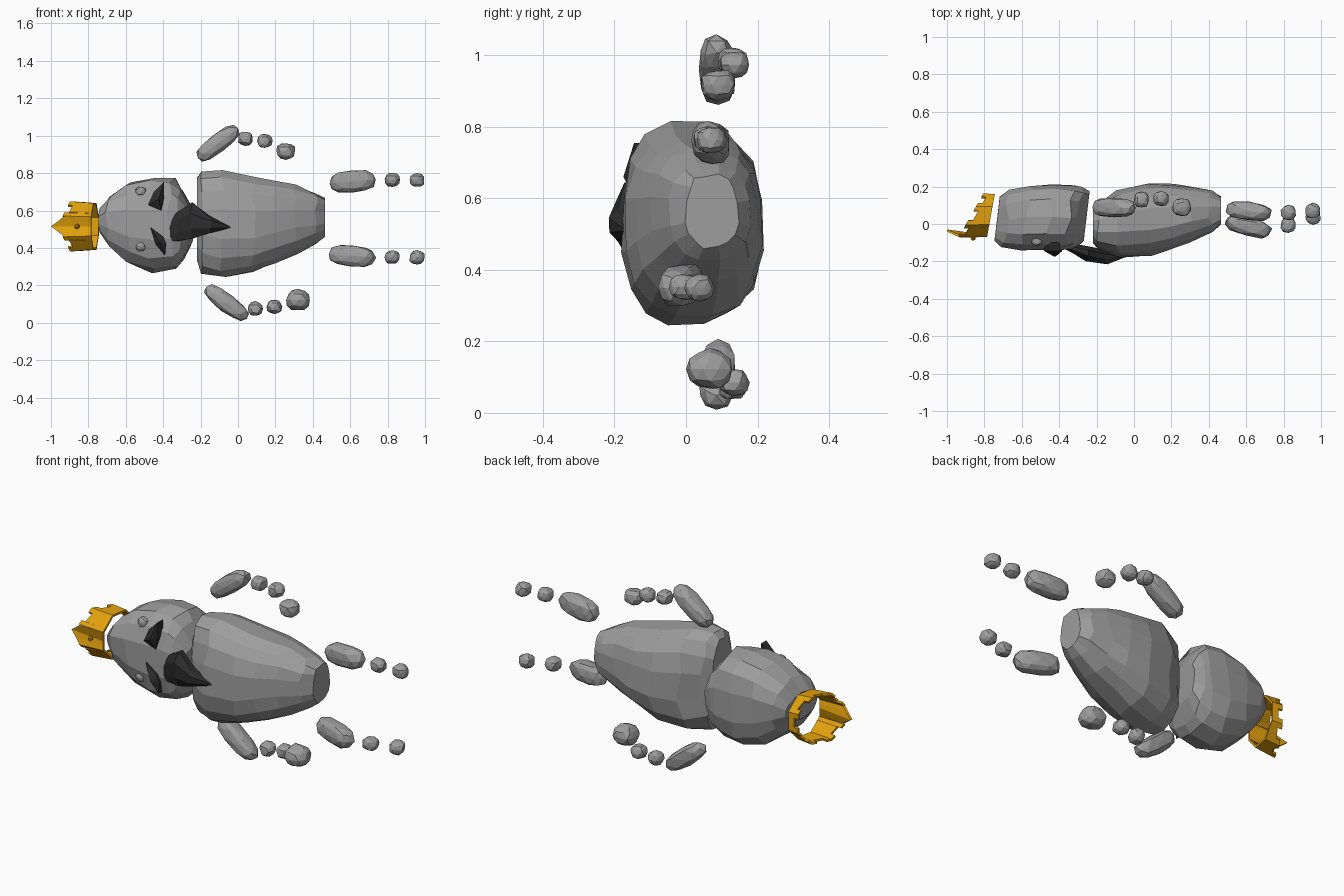
import bpy, bmesh, math, random
from mathutils import Vector

if "Cube" in bpy.data.objects:
    bpy.data.objects.remove(bpy.data.objects["Cube"])

random.seed(4)


def material(name, rgb):
    m = bpy.data.materials.new(name)
    m.diffuse_color = (*rgb, 1)
    m.use_nodes = True
    m.node_tree.nodes["Principled BSDF"].inputs["Base Color"].default_value = m.diffuse_color
    return m


STONE = material("grey stone", (0.34, 0.34, 0.34))
DARK = material("dark stone", (0.026, 0.026, 0.026))
GOLD = material("gold", (0.77, 0.36, 0.004))


def finish(bm, name, mat):
    bmesh.ops.recalc_face_normals(bm, faces=bm.faces)
    me = bpy.data.meshes.new(name)
    bm.to_mesh(me)
    bm.free()
    me.materials.append(mat)
    ob = bpy.data.objects.new(name, me)
    bpy.context.collection.objects.link(ob)
    return ob


def jitter(a):
    return random.uniform(-a, a)


def loft(name, sections, mat, sides=14, rough=0.008, tilt=0.0):
    """Boulder skinned over (x, y0, y1, z0, z1, boxiness) sections along x."""
    bm = bmesh.new()
    rings = []
    last = len(sections) - 1
    for k, (x, y0, y1, z0, z1, power) in enumerate(sections):
        yc, zc = (y0 + y1) / 2, (z0 + z1) / 2
        ring = []
        for i in range(sides):
            a = 2 * math.pi * (i + 0.5) / sides
            c, s = math.cos(a), math.sin(a)
            y = yc + (y1 - y0) / 2 * math.copysign(abs(c) ** (2 / power), c)
            z = zc + (z1 - z0) / 2 * math.copysign(abs(s) ** (2 / power), s)
            jx = 0 if k in (0, last) else jitter(rough * 2)
            ring.append(bm.verts.new((x + tilt * y + jx, y + jitter(rough) * 0.6,
                                      z + jitter(rough) * 0.6)))
        rings.append(ring)
    for a, b in zip(rings, rings[1:]):
        for i in range(sides):
            j = (i + 1) % sides
            bm.faces.new((a[i], a[j], b[j], b[i]))
    bm.faces.new(rings[0])
    bm.faces.new(rings[-1])
    return finish(bm, name, mat)


def rock(name, start, end, width, depth, subdiv=2, rough=0.07, square=0.75):
    """Chipped stone stretched from start to end (end points in x, y, z)."""
    start, end = Vector(start), Vector(end)
    axis = end - start
    length = axis.length
    axis.normalize()
    side = Vector((0, 1, 0))
    side = (side - axis * side.dot(axis)).normalized()
    up = axis.cross(side)
    bm = bmesh.new()
    bmesh.ops.create_icosphere(bm, subdivisions=subdiv, radius=1)
    for v in bm.verts:
        p = v.co * (1 + jitter(rough))
        # square off the round form a little
        p = Vector([math.copysign(abs(c) ** square, c) for c in p])
        v.co = ((start + end) / 2 + axis * p.x * length / 2
                + side * p.y * depth / 2 + up * p.z * width / 2)
    return finish(bm, name, STONE)


def pebble(name, x, y, z, r=0.04, rz=None):
    return rock(name, (x - r, y, z), (x + r, y, z),
                2 * (rz or r), 2 * r, 2, 0.1, 0.85)


def prism(name, outline, y0, y1, ridge, mat):
    """Chip with an outline in x, z and a raised front point."""
    bm = bmesh.new()
    back = [bm.verts.new((x, y1, z)) for x, z in outline]
    front = [bm.verts.new((x, y0, z)) for x, z in outline]
    tip = bm.verts.new(ridge)
    bm.faces.new(back)
    for i in range(len(outline)):
        j = (i + 1) % len(outline)
        bm.faces.new((back[i], back[j], front[j], front[i]))
        bm.faces.new((front[i], front[j], tip))
    return finish(bm, name, mat)


# torso, narrowing towards the legs
loft("torso", [
    (-0.22, -0.10, 0.085, 0.33, 0.775, 2.2),
    (-0.185, -0.14, 0.12, 0.26, 0.81, 2.3),
    (-0.08, -0.18, 0.185, 0.24, 0.822, 2.5),
    (0.08, -0.172, 0.218, 0.265, 0.78, 2.6),
    (0.20, -0.14, 0.215, 0.315, 0.757, 2.5),
    (0.31, -0.10, 0.20, 0.365, 0.74, 2.4),
    (0.41, -0.05, 0.18, 0.425, 0.695, 2.4),
    (0.465, 0.0, 0.145, 0.46, 0.665, 2.6)], STONE, sides=16)

# head with a flat face side
loft("head", [
    (-0.735, -0.095, 0.145, 0.475, 0.615, 2.2),
    (-0.685, -0.13, 0.185, 0.395, 0.69, 2.4),
    (-0.58, -0.14, 0.208, 0.312, 0.752, 2.6),
    (-0.45, -0.14, 0.217, 0.268, 0.778, 2.6),
    (-0.35, -0.14, 0.21, 0.285, 0.77, 2.6),
    (-0.30, -0.13, 0.20, 0.33, 0.72, 2.6),
    (-0.258, -0.09, 0.175, 0.415, 0.625, 2.5)], STONE, tilt=0.12)

# pointed beard
loft("beard", [
    (-0.375, -0.135, -0.10, 0.432, 0.52, 2),
    (-0.33, -0.155, -0.105, 0.432, 0.595, 2),
    (-0.25, -0.20, -0.115, 0.44, 0.65, 2),
    (-0.15, -0.217, -0.135, 0.475, 0.575, 2),
    (-0.04, -0.175, -0.16, 0.507, 0.514, 2)], DARK, sides=8, rough=0.004)

# brows
prism("upper_brow", [(-0.395, 0.755), (-0.45, 0.70), (-0.48, 0.63), (-0.41, 0.60),
                     (-0.395, 0.67)], -0.145, -0.10, (-0.425, -0.175, 0.66), DARK)
prism("lower_brow", [(-0.39, 0.36), (-0.44, 0.42), (-0.468, 0.51), (-0.40, 0.46),
                     (-0.385, 0.42)], -0.145, -0.10, (-0.42, -0.175, 0.43), DARK)

# eyes
pebble("upper_eye", -0.52, -0.09, 0.70, 0.028)
pebble("lower_eye", -0.52, -0.11, 0.41, 0.028)

# crown: eight-sided band, raised corners, notched sides and a front spike
bm = bmesh.new()
PER_SIDE = 4
COLS = 8 * PER_SIDE


def crown_point(i, scale, height):
    """Point on the octagon, the first side facing the front."""
    k, t = divmod(i, PER_SIDE)
    t /= PER_SIDE
    a, b = [(k + d) * math.pi / 4 - math.pi / 8 for d in (0, 1)]
    c = (1 - t) * math.cos(a) + t * math.cos(b)
    s = (1 - t) * math.sin(a) + t * math.sin(b)
    y = 0.045 - 0.133 * c * scale
    z = 0.515 + 0.145 * s * scale
    lean = 0.45 * max(height - 0.13, 0)
    return Vector((-0.765 + 0.18 * (y - 0.045) - height, y + lean, z))


def wall_height(i):
    return 0.065 + 0.36 * (0.16 - crown_point(i, 1, 0).y)


for i in range(COLS):
    hl, hr = wall_height(i), wall_height(i + 1)
    if i < PER_SIDE:
        spike = (0.14, 0.175, 0.213, 0.175, 0.14)
        hl, hr = spike[i], spike[i + 1]
    elif i % PER_SIDE in (1, 2):
        hl, hr = hl - 0.025, hr - 0.025
    vs = []
    for scale in (1.0, 0.91):
        for j, h in ((i, 0), (i + 1, 0), (i + 1, hr), (i, hl)):
            flare = 0.93 + 0.07 * min(h / 0.12, 1)
            vs.append(bm.verts.new(crown_point(j, scale * flare, h)))
    for f in ((0, 1, 2, 3), (7, 6, 5, 4), (0, 4, 5, 1), (1, 5, 6, 2),
              (2, 6, 7, 3), (3, 7, 4, 0)):
        bm.faces.new([vs[n] for n in f])
finish(bm, "crown", GOLD)

# crown stud
bm = bmesh.new()
bmesh.ops.create_icosphere(bm, subdivisions=1, radius=0.015)
bmesh.ops.translate(bm, verts=bm.verts, vec=(-0.86, -0.075, 0.515))
finish(bm, "crown_stud", GOLD)

# arms
rock("upper_arm_stone", (-0.215, 0.09, 0.88), (0.0, 0.085, 1.04), 0.1, 0.105)
rock("lower_arm_stone", (-0.17, 0.09, 0.19), (0.05, 0.085, 0.02), 0.1, 0.105)
for name, x, y, z, r, rz in (
        ("upper_wrist_a", 0.04, 0.13, 0.985, 0.041, 0.038),
        ("upper_wrist_b", 0.143, 0.135, 0.972, 0.041, 0.038),
        ("upper_hand", 0.255, 0.09, 0.917, 0.05, 0.044),
        ("lower_wrist_a", 0.093, 0.13, 0.075, 0.04, 0.038),
        ("lower_wrist_b", 0.195, 0.135, 0.085, 0.041, 0.038),
        ("lower_hand", 0.322, 0.068, 0.122, 0.064, 0.056)):
    pebble(name, x, y, z, r, rz)

# legs and feet
rock("upper_leg_stone", (0.487, 0.085, 0.745), (0.733, 0.055, 0.765), 0.118, 0.10)
rock("lower_leg_stone", (0.487, 0.02, 0.367), (0.733, -0.045, 0.348), 0.115, 0.10)
for name, x, y, z in (
        ("upper_ankle", 0.825, 0.06, 0.765), ("upper_foot", 0.957, 0.07, 0.763),
        ("lower_ankle", 0.825, -0.005, 0.352), ("lower_foot", 0.957, 0.038, 0.35)):
    pebble(name, x, y, z, 0.041, 0.037)
